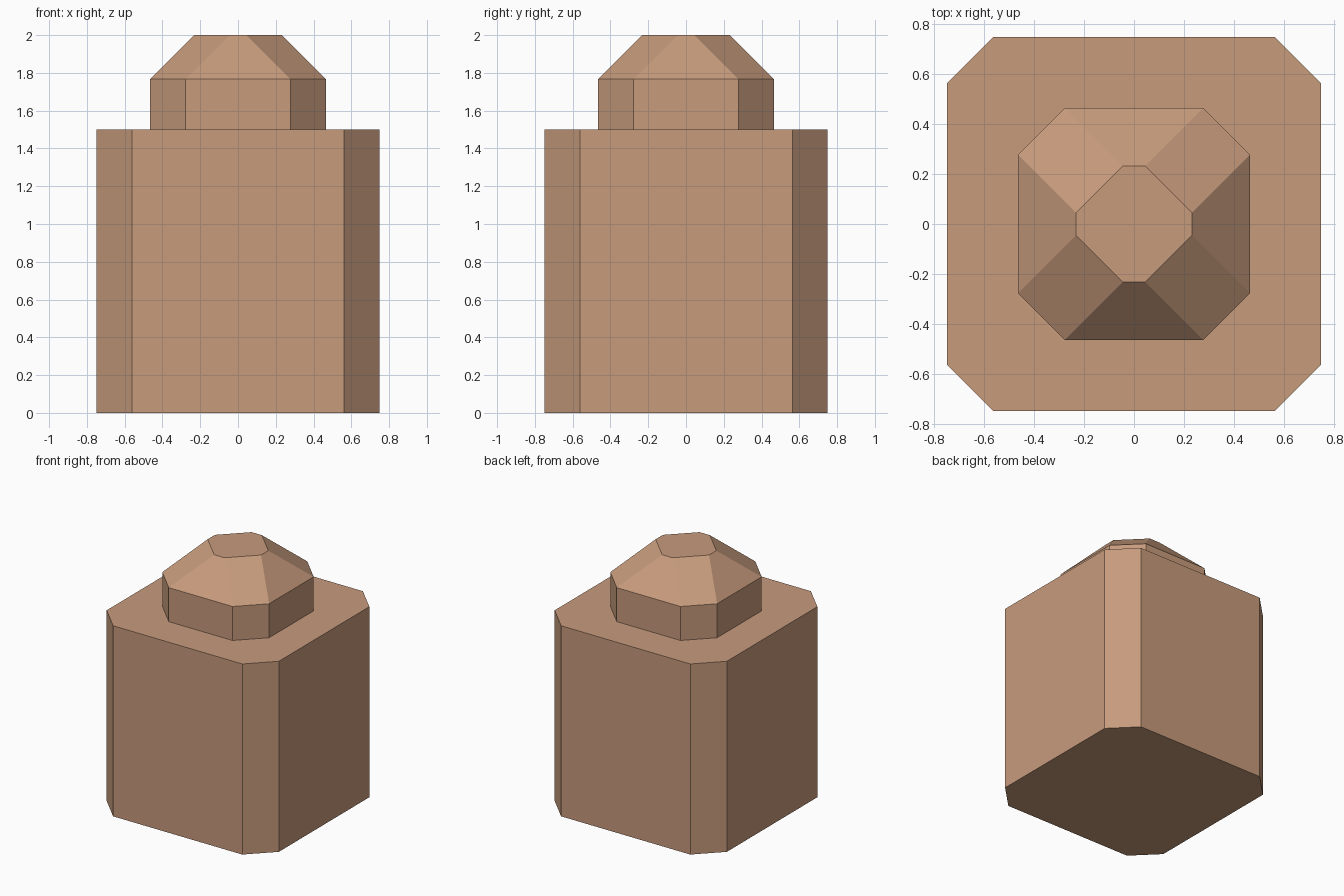
import bpy, bmesh

if "Cube" in bpy.data.objects:
    bpy.data.objects.remove(bpy.data.objects["Cube"])

CHAMFER = 0.1875  # same corner cut on every level

clay = bpy.data.materials.new("clay_brown")
clay.diffuse_color = (0.571, 0.328, 0.202, 1.0)
clay.use_nodes = True
clay.node_tree.nodes["Principled BSDF"].inputs["Base Color"].default_value = clay.diffuse_color


def ring(bm, half, z):
    """Square outline with cut corners, counter-clockwise."""
    h, f = half, half - CHAMFER
    pts = [(f, -h), (h, -f), (h, f), (f, h), (-f, h), (-h, f), (-h, -f), (-f, -h)]
    return [bm.verts.new((x, y, z)) for x, y in pts]


def loft(name, levels, bottom=True):
    """Join (half width, height) outlines into a flat-shaded solid."""
    bm = bmesh.new()
    rings = [ring(bm, half, z) for half, z in levels]
    for lo, hi in zip(rings, rings[1:]):
        for i in range(8):
            j = (i + 1) % 8
            bm.faces.new((lo[i], lo[j], hi[j], hi[i]))
    bm.faces.new(rings[-1])
    if bottom:
        bm.faces.new(rings[0][::-1])
    mesh = bpy.data.meshes.new(name)
    bm.to_mesh(mesh)
    bm.free()
    mesh.materials.append(clay)
    obj = bpy.data.objects.new(name, mesh)
    bpy.context.collection.objects.link(obj)
    return obj


# Main block
loft("body", [(0.75, 0.0), (0.75, 1.5)])

# Upright collar with sloped cap; its underside is hidden by the body
loft("cap", [(0.465, 1.5), (0.465, 1.7675), (0.2325, 2.0)], bottom=False)
